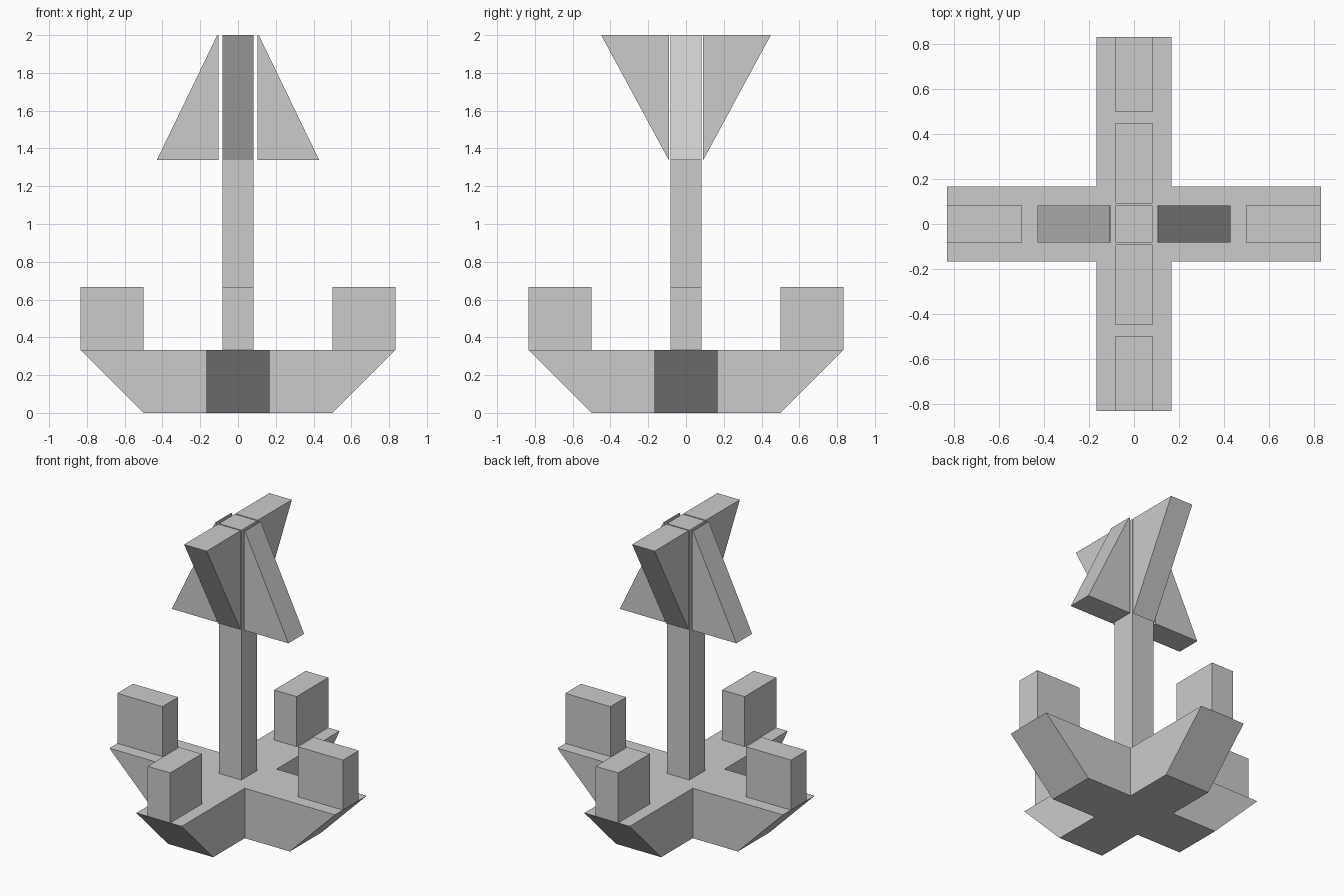
import bpy, bmesh
from math import pi
from mathutils import Matrix

if "Cube" in bpy.data.objects:
    bpy.data.objects.remove(bpy.data.objects["Cube"])

grey = bpy.data.materials.new("light grey")
grey.use_nodes = True
colour = (0.6, 0.6, 0.6, 1)
grey.diffuse_color = colour
grey.node_tree.nodes["Principled BSDF"].inputs["Base Color"].default_value = colour

HALF = 0.083   # half thickness of column, posts and fins
ARM = 0.167    # half width of the base arms
BASE = 0.333   # height of the base
REACH = 0.833  # arm length at the top of the base
TOP = 2.0


def loft(name, lower, upper, turn=0):
    """Solid between two matching outlines, turned about z."""
    bm = bmesh.new()
    a = [bm.verts.new(p) for p in lower]
    b = [bm.verts.new(p) for p in upper]
    bm.faces.new(a)
    bm.faces.new(b)
    for i in range(len(a)):
        j = (i + 1) % len(a)
        bm.faces.new((a[i], a[j], b[j], b[i]))
    bm.transform(Matrix.Rotation(turn, 4, "Z"))
    bmesh.ops.recalc_face_normals(bm, faces=bm.faces)
    mesh = bpy.data.meshes.new(name)
    bm.to_mesh(mesh)
    bm.free()
    mesh.materials.append(grey)
    obj = bpy.data.objects.new(name, mesh)
    bpy.context.collection.objects.link(obj)
    return obj


def slab(name, profile, turn=0):
    """Side profile in x and z, given the common thickness in y."""
    return loft(name, [(x, -HALF, z) for x, z in profile],
                [(x, HALF, z) for x, z in profile], turn)


def box(name, x0, x1, z0, z1, turn=0):
    return slab(name, [(x0, z0), (x1, z0), (x1, z1), (x0, z1)], turn)


def cross(reach, z):
    """Plus-shaped outline, one arm per quarter turn."""
    points = []
    for c, s in ((1, 0), (0, 1), (-1, 0), (0, -1)):
        for x, y in ((reach, -ARM), (reach, ARM), (ARM, ARM)):
            points.append((x * c - y * s, x * s + y * c, z))
    return points


# Cross base with undercut arm ends
loft("cross_base", cross(0.5, 0), cross(REACH, BASE))

# Central column
box("column", -HALF, HALF, BASE, TOP)

# Posts on the four arm ends
for i, side in enumerate(("left", "back", "right", "front")):
    box(side + "_post", 0.5, REACH, BASE, 0.667, i * pi / 2)

# Side fins widen downwards, front and back fins widen upwards
down_fin = [(0.102, 1.338), (0.43, 1.338), (0.11, TOP), (0.102, TOP)]
up_fin = [(0.091, 1.338), (0.449, TOP), (0.091, TOP)]
for side, profile, turn in (("left", down_fin, 0), ("right", down_fin, pi),
                            ("back", up_fin, pi / 2), ("front", up_fin, -pi / 2)):
    slab(side + "_fin", profile, turn)
